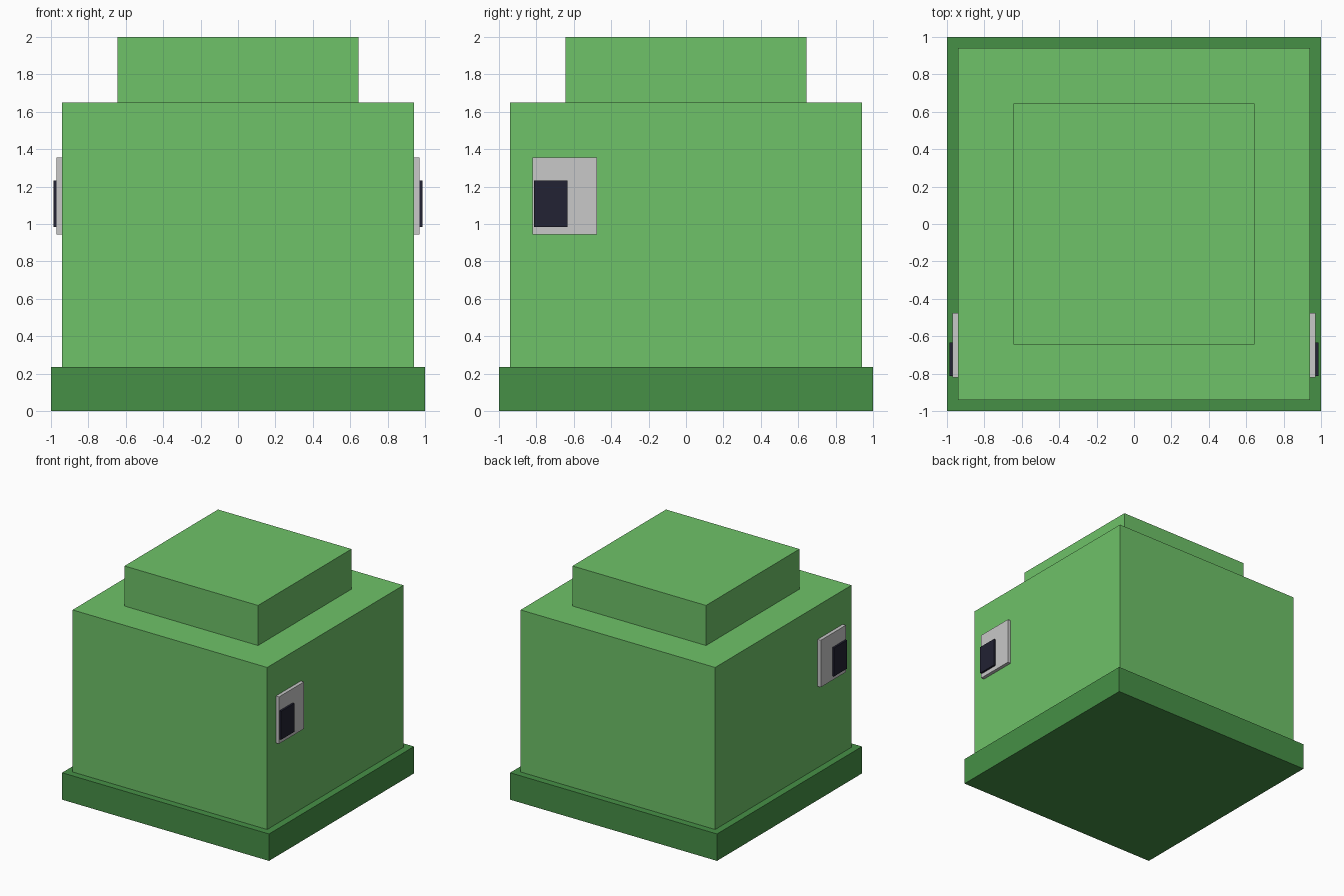
import bpy

if "Cube" in bpy.data.objects:
    bpy.data.objects.remove(bpy.data.objects["Cube"])


def srgb(r, g, b):
    def lin(c):
        c /= 255
        return c / 12.92 if c <= 0.04045 else ((c + 0.055) / 1.055) ** 2.4
    return (lin(r), lin(g), lin(b), 1.0)


def material(name, rgb):
    m = bpy.data.materials.new(name)
    m.diffuse_color = srgb(*rgb)
    m.use_nodes = True
    m.node_tree.nodes["Principled BSDF"].inputs["Base Color"].default_value = m.diffuse_color
    return m


light_green = material("light_green", (110, 194, 104))
dark_green = material("dark_green", (70, 144, 70))
pale_grey = material("pale_grey", (200, 200, 200))
near_black = material("near_black", (34, 34, 51))


def box(name, x, y, z, mat):
    """Box spanning the (min, max) range on each axis."""
    spans = (x, y, z)
    bpy.ops.mesh.primitive_cube_add(size=1, location=[(a + b) / 2 for a, b in spans])
    ob = bpy.context.object
    ob.name = name
    ob.scale = [b - a for a, b in spans]
    bpy.ops.object.transform_apply(location=True, rotation=False, scale=True)
    ob.data.materials.append(mat)
    return ob


def mirrored_box(*args):
    ob = box(*args)
    ob.modifiers.new("mirror", 'MIRROR').use_axis[0] = True
    return ob


# Stacked square blocks
box("base", (-1, 1), (-1, 1), (0, 0.235), dark_green)
box("body", (-0.94, 0.94), (-0.94, 0.94), (0.005, 1.65), light_green)
box("top_block", (-0.645, 0.645), (-0.645, 0.645), (1.65, 2), light_green)

# Eyes on both sides, near the front
mirrored_box("eye", (0.935, 0.97), (-0.82, -0.475), (0.945, 1.355), pale_grey)
mirrored_box("pupil", (0.965, 0.987), (-0.813, -0.633), (0.983, 1.232), near_black)
